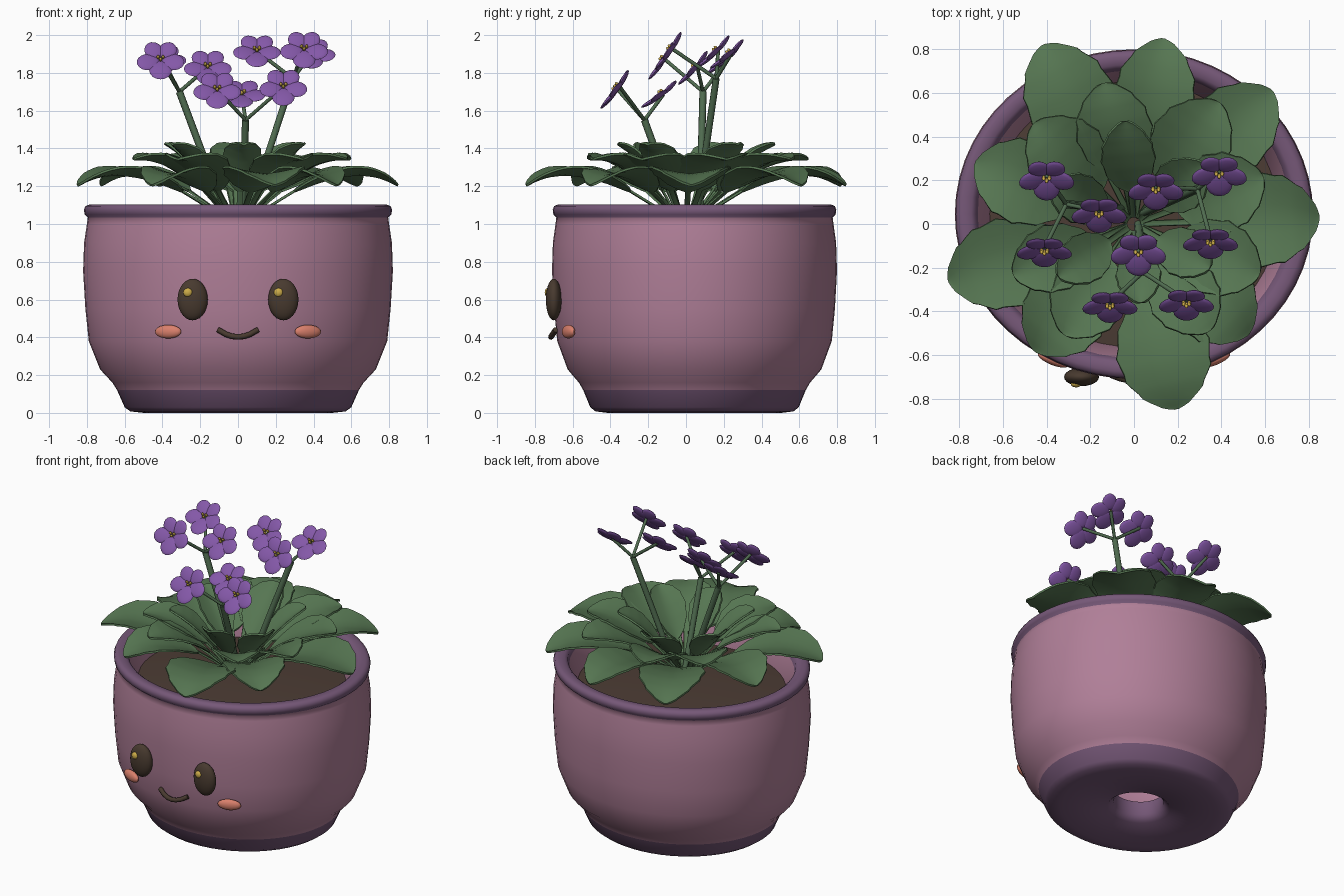
import bpy, bmesh, math
from math import sin, cos, pi, radians
from mathutils import Matrix, Vector

cube = bpy.data.objects.get("Cube")
if cube:
    bpy.data.objects.remove(cube, do_unlink=True)


def material(name, *srgb):
    m = bpy.data.materials.new(name)
    lin = [(c / 255 / 12.92) if c < 11 else ((c / 255 + 0.055) / 1.055) ** 2.4 for c in srgb]
    m.diffuse_color = (*lin, 1)
    m.use_nodes = True
    bsdf = next(n for n in m.node_tree.nodes if n.type == 'BSDF_PRINCIPLED')
    bsdf.inputs["Base Color"].default_value = (*lin, 1)
    return m


PINK = material("pot pink", 176, 127, 152)
PLUM = material("rim plum", 118, 88, 120)
SOIL = material("soil brown", 76, 60, 52)
LEAF = material("leaf green", 86, 118, 82)
STEM = material("stem green", 80, 108, 80)
PETAL = material("petal violet", 132, 88, 168)
GOLD = material("gold", 205, 172, 72)
DARK = material("dark brown", 72, 58, 47)
CORAL = material("cheek coral", 218, 128, 108)

POT_Y, SQUASH = 0.045, 0.92


def finish(name, bm, mats, angle=40):
    me = bpy.data.meshes.new(name)
    bmesh.ops.recalc_face_normals(bm, faces=bm.faces)
    bm.to_mesh(me)
    bm.free()
    for m in mats:
        me.materials.append(m)
    me.shade_smooth()
    me.set_sharp_from_angle(angle=radians(angle))
    ob = bpy.data.objects.new(name, me)
    bpy.context.collection.objects.link(ob)
    return ob


def lathe(profile, closed, n=56):
    """Slightly flattened turned form around the pot's axis."""
    bm = bmesh.new()
    rings = [[bm.verts.new((r * cos(2 * pi * i / n), POT_Y + SQUASH * r * sin(2 * pi * i / n), z))
              for i in range(n)] for r, z in profile]
    pairs = list(zip(rings, rings[1:])) + ([(rings[-1], rings[0])] if closed else [])
    for a, b in pairs:
        for i in range(n):
            j = (i + 1) % n
            bm.faces.new((a[i], a[j], b[j], b[i]))
    return bm, rings


def ellipsoid(bm, matrix, scale, seg=14, rings=8):
    bmesh.ops.create_uvsphere(bm, u_segments=seg, v_segments=rings, radius=1,
                              matrix=matrix @ Matrix.Diagonal((*scale, 1)))


def tube(name, points, radius, mat):
    cu = bpy.data.curves.new(name, 'CURVE')
    cu.dimensions = '3D'
    cu.bevel_depth = radius
    cu.bevel_resolution = 2
    cu.use_fill_caps = True
    sp = cu.splines.new('POLY')
    sp.points.add(len(points) - 1)
    for p, co in zip(sp.points, points):
        p.co = (*co, 1)
    sp.use_smooth = True
    cu.materials.append(mat)
    ob = bpy.data.objects.new(name, cu)
    bpy.context.collection.objects.link(ob)
    return ob


# Pot: outer wall, rolled rim, inner wall and a drain hole through the base
pot_profile = [(0.16, 0.05), (0.2, 0.01), (0.5, 0.0), (0.57, 0.008), (0.6, 0.03), (0.64, 0.12),
               (0.665, 0.16), (0.73, 0.23), (0.79, 0.38), (0.808, 0.55), (0.82, 0.75),
               (0.815, 0.9), (0.8, 1.0), (0.795, 1.035), (0.812, 1.05), (0.816, 1.075),
               (0.808, 1.095), (0.785, 1.103), (0.745, 1.1), (0.725, 1.085), (0.715, 1.05),
               (0.66, 0.93), (0.7, 0.6), (0.6, 0.2), (0.5, 0.14), (0.16, 0.14)]
bm, _ = lathe(pot_profile, True)
for f in bm.faces:
    z = f.calc_center_median().z
    f.material_index = 1 if z < 0.12 or z > 1.036 else 0
finish("pot", bm, [PINK, PLUM], 75)

# Soil
bm, rings = lathe([(0.672, 0.93), (0.45, 0.95), (0.15, 0.96)], False)
bm.faces.new(rings[-1])
finish("soil", bm, [SOIL])

# Face on the front of the pot
for side, tag in ((1, "left"), (-1, "right")):
    bm = bmesh.new()
    ellipsoid(bm, Matrix.Translation((0.24 * side, -0.7, 0.6)), (0.08, 0.042, 0.11), 24, 14)
    finish("eye_" + tag, bm, [DARK])
    bm = bmesh.new()
    ellipsoid(bm, Matrix.Translation((0.24 * side - 0.025, -0.732, 0.637)), (0.025, 0.016, 0.024))
    finish("eye_glint_" + tag, bm, [GOLD])
    bm = bmesh.new()
    ellipsoid(bm, Matrix.Translation((0.37 * side, -0.622, 0.43)) @ Matrix.Rotation(0.38 * side, 4, 'Z'),
              (0.075, 0.024, 0.036), 20, 10)
    finish("cheek_" + tag, bm, [CORAL])
smile = [(0.105 * t, -0.715 + 0.025 * t * t, 0.402 + 0.038 * t * t) for t in (-1, -0.6, -0.3, 0, 0.3, 0.6, 1)]
tube("mouth", smile, 0.015, DARK)


def leaf(name, angle, reach, half, tier):
    """Stalk and scalloped blade swept along a quadratic arc."""
    ctrl_r, ctrl_z, tip_z = tier
    p0, p1, p2 = Vector((0.03, 1.0)), Vector((ctrl_r * reach, ctrl_z)), Vector((reach, tip_z))
    bm = bmesh.new()
    rows, cols, start = 22, 6, 0.26
    ts = [0, 0.13] + [start + (1 - start) * (1 - cos(pi * i / rows)) / 2 for i in range(rows + 1)]
    grid = []
    for k, t in enumerate(ts):
        p = p0 * (1 - t) ** 2 + p1 * 2 * t * (1 - t) + p2 * t * t
        u = max(0, (t - start) / (1 - start))
        blade = half * max(0, sin(pi * u ** 0.9)) ** 0.6
        w = max(0.012, blade * (1 + 0.035 * cos(k * pi * 0.66)))
        row = []
        for c in range(cols + 1):
            v = 2 * c / cols - 1
            dip = 0.03 * (1 - abs(v)) - 0.04 * v * v
            row.append(bm.verts.new((p.x, v * w, p.y - dip * w / half * 0.6)))
        grid.append(row)
    for a, b in zip(grid, grid[1:]):
        for c in range(cols):
            bm.faces.new((a[c], b[c], b[c + 1], a[c + 1]))
    bmesh.ops.recalc_face_normals(bm, faces=bm.faces)
    bmesh.ops.solidify(bm, geom=bm.faces[:], thickness=0.012)
    bmesh.ops.transform(bm, matrix=Matrix.Rotation(radians(angle), 4, 'Z'), verts=bm.verts)
    finish(name, bm, [LEAF], 50)


# Rosette of leaves: (direction in degrees, reach, half width)
rosette = {
    "outer_leaf": ((0.68, 1.43, 1.21), [
        (117, 0.92, 0.2), (81, 0.86, 0.18), (44, 0.88, 0.19), (2, 0.85, 0.21), (-44, 0.73, 0.19),
        (-77, 0.87, 0.21), (232, 0.74, 0.19), (197, 0.89, 0.2), (159, 0.78, 0.19)]),
    "middle_leaf": ((0.6, 1.42, 1.35), [
        (135, 0.65, 0.18), (102, 0.66, 0.17), (55, 0.68, 0.18), (20, 0.63, 0.18), (-22, 0.62, 0.17),
        (-55, 0.6, 0.16), (238, 0.6, 0.17), (203, 0.6, 0.15)]),
    "inner_leaf": ((0.55, 1.38, 1.43), [
        (95, 0.47, 0.12), (40, 0.42, 0.12), (-30, 0.4, 0.11), (-85, 0.36, 0.1), (215, 0.42, 0.11),
        (155, 0.42, 0.11)]),
}
for kind, (tier, leaves) in rosette.items():
    for i, (angle, reach, half) in enumerate(leaves):
        leaf(f"{kind}_{i + 1}", angle, reach, half, tier)


def flower(name, centre, tilt, size=1.0):
    frame = Matrix.Translation(centre) @ Matrix.Rotation(radians(tilt), 4, 'X') @ Matrix.Scale(size, 4)
    bm = bmesh.new()
    # two small upper petals, two side petals and a large lower one
    for ang, length, width in ((54, 0.05, 0.045), (126, 0.05, 0.045), (-18, 0.058, 0.048),
                               (198, 0.058, 0.048), (-90, 0.06, 0.056)):
        m = (frame @ Matrix.Rotation(radians(ang), 4, 'Z') @ Matrix.Rotation(radians(-8), 4, 'Y')
             @ Matrix.Translation((length + 0.006, 0, 0)))
        ellipsoid(bm, m, (length, width, 0.011), 16, 8)
    finish(name + "_petals", bm, [PETAL])
    bm = bmesh.new()
    for dx, dy in ((-0.012, 0.004), (0.012, 0.004), (0, -0.01)):
        ellipsoid(bm, frame @ Matrix.Translation((dx, dy, 0.018)), (0.008, 0.008, 0.014), 8, 6)
    finish(name + "_stamens", bm, [GOLD])


# Flower clusters: (foot, fork, [(bloom centre, tilt)])
clusters = [
    ((-0.03, 0.07, 0.95), (-0.31, 0.09, 1.7),
     [((-0.41, -0.11, 1.87), 58), ((-0.4, 0.22, 1.87), 42), ((-0.16, 0.06, 1.83), 50)]),
    ((0.02, 0.04, 0.95), (0.29, 0.16, 1.77),
     [((0.35, -0.07, 1.925), 56), ((0.39, 0.24, 1.9), 42), ((0.1, 0.17, 1.915), 46)]),
    ((0.02, 0.0, 0.95), (0.04, -0.22, 1.55),
     [((-0.11, -0.36, 1.71), 55), ((0.24, -0.35, 1.725), 55), ((0.02, -0.12, 1.685), 38)]),
]
for i, (foot, fork, blooms) in enumerate(clusters, 1):
    tube(f"flower_stem_{i}", [foot, fork], 0.019, STEM)
    for j, (centre, tilt) in enumerate(blooms, 1):
        tube(f"flower_stalk_{i}_{j}", [fork, centre], 0.01, STEM)
        flower(f"flower_{i}_{j}", centre, tilt, 1.08)
